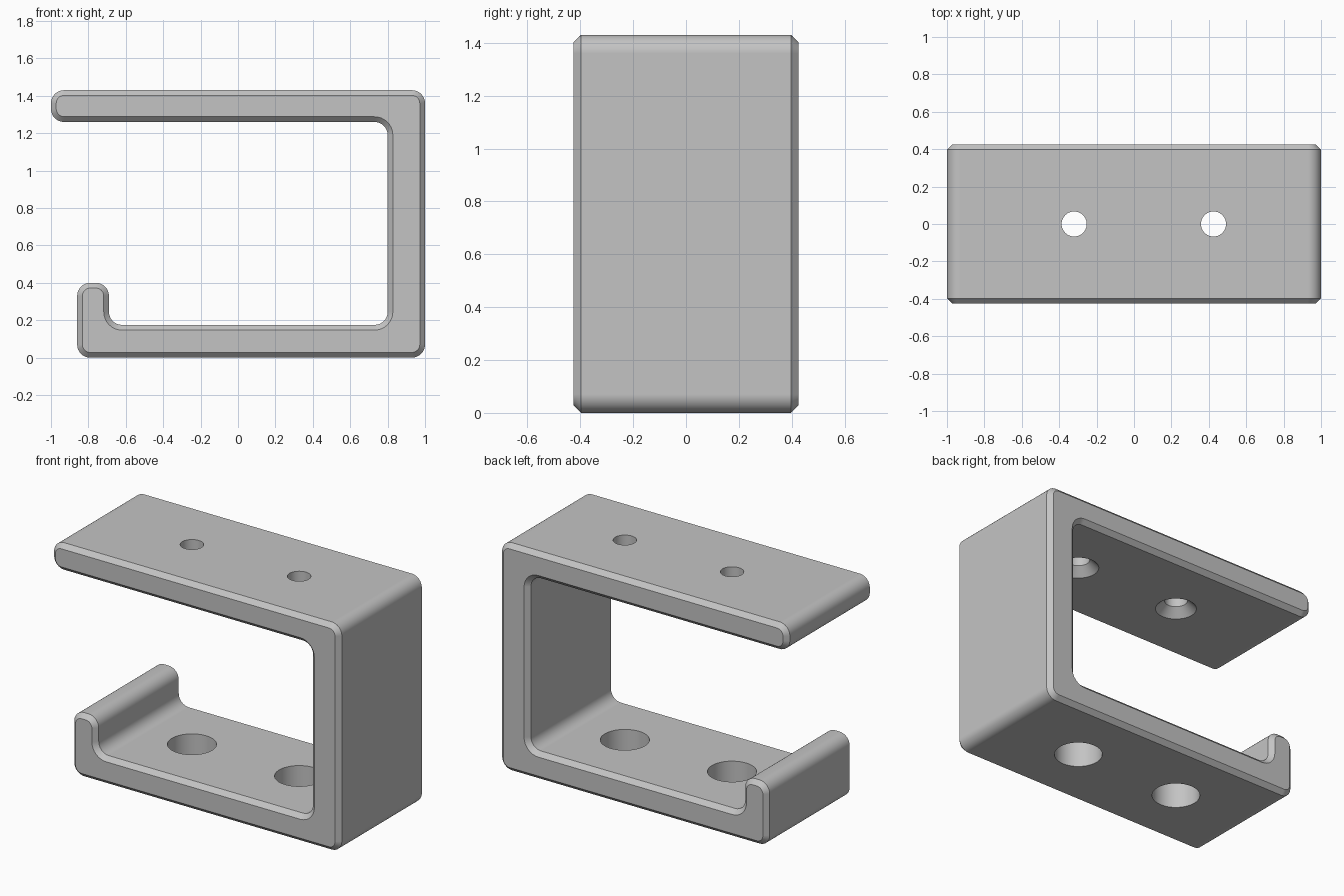
import bpy, bmesh, math
from mathutils import Vector

if "Cube" in bpy.data.objects:
    bpy.data.objects.remove(bpy.data.objects["Cube"], do_unlink=True)

HALF_DEPTH, CHAMFER, RADIUS, STEPS = 0.425, 0.028, 0.07, 8
TOP, SLAB = 1.43, 0.17

grey = bpy.data.materials.new("light grey")
grey.use_nodes = True
colour = (0.55, 0.55, 0.55, 1)
grey.diffuse_color = colour
grey.node_tree.nodes["Principled BSDF"].inputs["Base Color"].default_value = colour


def rounded_outline(corners, inset):
    """Counter-clockwise outline with filleted corners, moved inwards by inset."""
    points = []
    for i, corner in enumerate(corners):
        p = Vector(corner)
        into = (p - Vector(corners[i - 1])).normalized()
        out = (Vector(corners[(i + 1) % len(corners)]) - p).normalized()
        convex = into.x * out.y - into.y * out.x > 0
        centre = p + (out - into) * RADIUS
        r = RADIUS - inset if convex else RADIUS + inset
        for k in range(STEPS + 1):
            a = k / STEPS * math.pi / 2
            points.append(centre - out * r * math.cos(a) + into * r * math.sin(a))
    return points


def make_object(name, bm):
    bmesh.ops.recalc_face_normals(bm, faces=bm.faces)
    mesh = bpy.data.meshes.new(name)
    bm.to_mesh(mesh)
    bm.free()
    obj = bpy.data.objects.new(name, mesh)
    bpy.context.collection.objects.link(obj)
    mesh.materials.append(grey)
    return obj


def loft(bm, rings):
    """Join matching closed rings and cap both ends."""
    loops = [[bm.verts.new(p) for p in ring] for ring in rings]
    for a, b in zip(loops, loops[1:]):
        for i in range(len(a)):
            j = (i + 1) % len(a)
            bm.faces.new((a[i], a[j], b[j], b[i]))
    bm.faces.new(loops[0])
    bm.faces.new(loops[-1])


def turned(bm, x, profile, sides=48):
    """Solid of revolution on a vertical axis, from (radius, height) pairs."""
    angles = [2 * math.pi * i / sides for i in range(sides)]
    loft(bm, [[(x + r * math.cos(a), r * math.sin(a), z) for a in angles]
              for r, z in profile])


# Hooked bracket body with chamfered front and back edges
corners = [(-0.86, 0), (1, 0), (1, TOP), (-1, TOP), (-1, TOP - SLAB),
           (0.8, TOP - SLAB), (0.8, SLAB + 0.005), (-0.69, SLAB + 0.005),
           (-0.69, 0.4), (-0.86, 0.4)]
sections = [(-HALF_DEPTH, CHAMFER), (CHAMFER - HALF_DEPTH, 0),
            (HALF_DEPTH - CHAMFER, 0), (HALF_DEPTH, CHAMFER)]
bm = bmesh.new()
loft(bm, [[(p.x, y, p.y) for p in rounded_outline(corners, inset)]
          for y, inset in sections])
bracket = make_object("bracket", bm)

# Countersunk screw holes above, wide access holes below
under = TOP - SLAB
bm = bmesh.new()
for x in (-0.32, 0.425):
    turned(bm, x, [(0.14, -0.1), (0.14, 0.4)])
    turned(bm, x, [(0.12, under - 0.1), (0.12, under), (0.067, under + 0.053),
                   (0.067, TOP + 0.1)])
cutter = make_object("hole_cutter", bm)
cutter.hide_render = True

bpy.ops.object.select_all(action="DESELECT")
bracket.select_set(True)
bpy.context.view_layer.objects.active = bracket
cut = bracket.modifiers.new("holes", "BOOLEAN")
cut.operation = "DIFFERENCE"
cut.solver = "EXACT"
cut.object = cutter
bpy.ops.object.modifier_apply(modifier=cut.name)
bpy.data.objects.remove(cutter, do_unlink=True)

# Smooth fillets, crisp chamfers and hole rims
bpy.ops.object.shade_smooth_by_angle(angle=math.radians(30))
normals = bracket.modifiers.new("flat_faces", "WEIGHTED_NORMAL")
normals.keep_sharp = True
